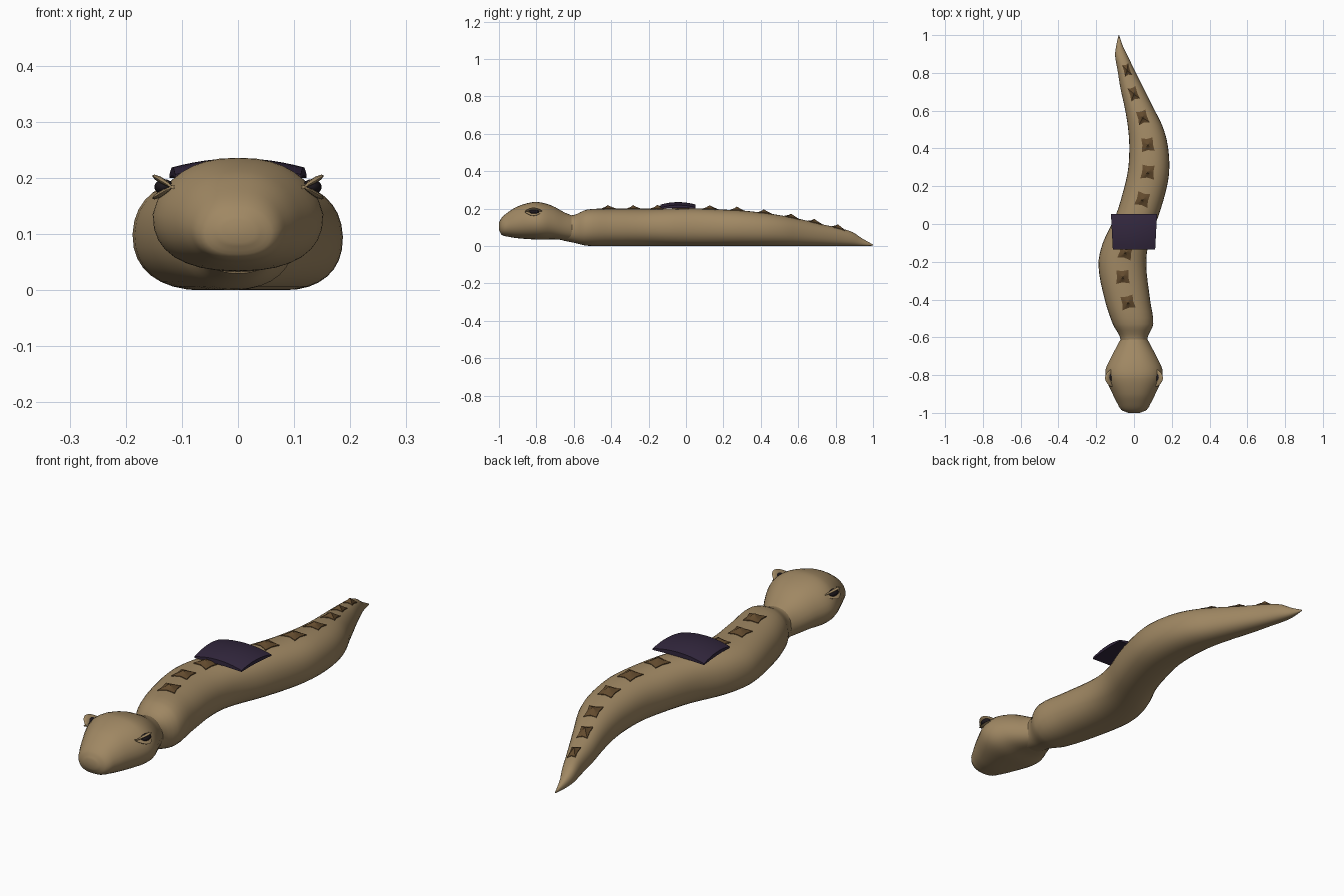
import bpy, math
from mathutils import Vector

if "Cube" in bpy.data.objects:
    bpy.data.objects.remove(bpy.data.objects["Cube"])


def material(name, rgb):
    m = bpy.data.materials.new(name)
    m.diffuse_color = (*rgb, 1)
    m.use_nodes = True
    m.node_tree.nodes["Principled BSDF"].inputs["Base Color"].default_value = m.diffuse_color
    return m


SKIN = material("tan skin", (0.35, 0.245, 0.125))
PLATE = material("brown plate", (0.125, 0.07, 0.027))
CLOTH = material("dark purple cloth", (0.032, 0.02, 0.047))
EYE = material("near black eye", (0.012, 0.009, 0.012))


def make(name, verts, faces, mat, angle=60):
    me = bpy.data.meshes.new(name)
    me.from_pydata(verts, [], faces)
    me.materials.append(mat)
    ob = bpy.data.objects.new(name, me)
    bpy.context.collection.objects.link(ob)
    bpy.ops.object.select_all(action='DESELECT')
    ob.select_set(True)
    bpy.context.view_layer.objects.active = ob
    bpy.ops.object.mode_set(mode='EDIT')
    bpy.ops.mesh.select_all(action='SELECT')
    bpy.ops.mesh.normals_make_consistent(inside=False)
    bpy.ops.object.mode_set(mode='OBJECT')
    if angle:
        bpy.ops.object.shade_smooth_by_angle(angle=math.radians(angle))
    return ob


def sample(rows, y):
    """Smoothly interpolated row (left, right, bottom, top) at a given y."""
    i = 0
    while i < len(rows) - 2 and y > rows[i + 1][0]:
        i += 1
    a, b = rows[i], rows[i + 1]
    p, n = rows[max(i - 1, 0)], rows[min(i + 2, len(rows) - 1)]
    h = b[0] - a[0]
    t = min(1, max(0, (y - a[0]) / h))
    out = []
    for k in range(1, 5):
        ma = (b[k] - p[k]) / (b[0] - p[0]) * h
        mb = (n[k] - a[k]) / (n[0] - a[0]) * h
        out.append((2*t**3 - 3*t*t + 1) * a[k] + (t**3 - 2*t*t + t) * ma
                   + (3*t*t - 2*t**3) * b[k] + (t**3 - t*t) * mb)
    return out


def loft(name, rows, mat, power, taper, steps=4, seg=32):
    ys = [a[0] + (b[0] - a[0]) * s / steps
          for a, b in zip(rows, rows[1:]) for s in range(steps)] + [rows[-1][0]]
    verts, faces = [], []
    for y in ys:
        l, r, lo, hi = sample(rows, y)
        for j in range(seg):
            c, s = math.cos(math.tau * j / seg), math.sin(math.tau * j / seg)
            cx = math.copysign(abs(c) ** (2 / power), c)
            sz = math.copysign(abs(s) ** (2 / power), s)
            x = (l + r) / 2 + (r - l) / 2 * cx * (1 - taper * max(0, sz))
            verts.append((x, y, max(0, (lo + hi) / 2 + (hi - lo) / 2 * sz)))
    for i in range(len(ys) - 1):
        for j in range(seg):
            k = (j + 1) % seg
            faces.append((i*seg + j, i*seg + k, (i+1)*seg + k, (i+1)*seg + j))
    faces.append(tuple(range(seg)))
    faces.append(tuple((len(ys) - 1) * seg + j for j in range(seg)))
    return make(name, verts, faces, mat)


# winding body: y, left, right, bottom, top
BODY = [(-0.66, -.072, .072, .03, .165), (-0.60, -.074, .072, .018, .166),
        (-0.53, -.112, .102, .002, .195), (-0.4, -.155, .085, 0, .2),
        (-0.22, -.188, .065, 0, .2), (-0.1, -.165, .078, 0, .202),
        (0.05, -.095, .132, 0, .202), (0.2, -.05, .175, 0, .195),
        (0.3, -.03, .187, 0, .19), (0.42, -.025, .178, 0, .177),
        (0.52, -.033, .15, 0, .162), (0.62, -.05, .1, 0, .142),
        (0.72, -.072, .05, 0, .118), (0.82, -.088, .0, 0, .096),
        (0.89, -.1, -.033, 0, .075), (0.94, -.095, -.058, 0, .042),
        (1.0, -.082, -.079, .002, .008)]
loft("body", BODY, SKIN, 2.3, 0.04)

# head
HEAD = [(-1.0, -.03, .03, .085, .125), (-0.985, -.066, .066, .06, .152),
        (-0.95, -.088, .088, .05, .182), (-0.9, -.113, .113, .042, .212),
        (-0.82, -.148, .148, .036, .235), (-0.77, -.15, .15, .034, .232),
        (-0.71, -.124, .124, .036, .213), (-0.65, -.092, .092, .032, .18),
        (-0.6, -.066, .066, .03, .16)]
loft("head", HEAD, SKIN, 2.4, 0.16)

# eyes: dark ball framed by two slanted lids
for side, label in ((-1, "left"), (1, "right")):
    bpy.ops.mesh.primitive_uv_sphere_add(segments=16, ring_count=10, radius=1,
                                         location=(side * .132, -.812, .184))
    ball = bpy.context.object
    ball.name = label + "_eye"
    ball.scale = (.017, .026, .014)
    ball.data.materials.append(EYE)
    bpy.ops.object.shade_smooth_by_angle()
    for up, lid in ((1, "upper_lid"), (-1, "lower_lid")):
        verts, faces, n, m = [], [], 12, 8
        for i in range(n + 1):
            t = -1 + 2 * i / n
            arch = 1 - t * t
            base = Vector((side * (.118 + .02 * arch), -.815 + .046 * t,
                           .184 + up * .0125 * arch))
            for j in range(m):
                a = math.tau * j / m
                u, v = .017 * math.cos(a), .006 * math.sin(a)
                k = .35 + .65 * arch
                verts.append(base + Vector((side * (u * .9), 0, v + up * u * .45)) * k)
        for i in range(n):
            for j in range(m):
                k = (j + 1) % m
                faces.append((i*m + j, i*m + k, (i+1)*m + k, (i+1)*m + j))
        faces += [tuple(range(m)), tuple(n * m + j for j in range(m))]
        make(label + "_" + lid, verts, faces, SKIN)

# row of pinched back plates: y, x, half width, half length
PLATES = [(-.415, -.033, .036, .036), (-.28, -.06, .036, .036),
          (-.15, -.045, .036, .036), (-.01, 0, .036, .036),
          (.13, .045, .036, .037), (.275, .073, .036, .037),
          (.42, .072, .034, .036), (.565, .045, .029, .036),
          (.69, -.002, .024, .036), (.815, -.038, .019, .032)]
for i, (y, x, w, l) in enumerate(PLATES):
    p, q = PLATES[max(i - 1, 0)], PLATES[min(i + 1, len(PLATES) - 1)]
    turn = math.atan2(q[1] - p[1], q[0] - p[0])

    def point(u, v, h):
        px = x + u * math.cos(turn) + v * math.sin(turn)
        py = y - u * math.sin(turn) + v * math.cos(turn)
        le, ri, lo, hi = sample(BODY, py)
        off = min(1, abs(px - (le + ri) / 2) / ((ri - le) / 2))
        return (px, py, (lo + hi) / 2 + (hi - lo) / 2 * (1 - off**2.3)**(1/2.3) + h)

    outline = [(-1, -1), (0, -.8), (1, -1), (.82, 0), (.9, 1), (0, .85), (-.9, 1), (-.82, 0)]
    verts = [point(u * w, v * l, -.012) for u, v in outline]
    verts += [point(u * w, v * l, .003) for u, v in outline]
    verts += [point(u * w * .45, v * l * .45, .009) for u, v in outline]
    verts.append(point(0, -.1 * l, .019))
    faces = [(r + j, r + (j + 1) % 8, r + 8 + (j + 1) % 8, r + 8 + j)
             for r in (0, 8) for j in range(8)]
    faces += [(16 + j, 16 + (j + 1) % 8, 24) for j in range(8)]
    faces.append(tuple(range(8)))
    make("back_plate_%d" % (i + 1), verts, faces, PLATE, 40)

# arched cloth saddle
verts, faces, n, m = [], [], 12, 8
for layer in (0, 1):
    for i in range(n + 1):
        for j in range(m + 1):
            u, v = -1 + 2 * i / n, -1 + 2 * j / m
            w = .112 + .005 * (v + 1)
            z = .235 - .016 * u * u - .013 * v * v
            if layer:
                z = .207 - .003 * u * u - .004 * v * v
            verts.append((u * w, -.042 + .094 * v, z))
N = (n + 1) * (m + 1)
for i in range(n):
    for j in range(m):
        q = (i*(m+1) + j, (i+1)*(m+1) + j, (i+1)*(m+1) + j + 1, i*(m+1) + j + 1)
        faces += [q, tuple(a + N for a in q)]
rim = [i * (m+1) for i in range(n)] + [n * (m+1) + j for j in range(m)]
rim += [i * (m+1) + m for i in range(n, 0, -1)] + list(range(m, 0, -1))
for a, b in zip(rim, rim[1:] + rim[:1]):
    faces.append((a, b, b + N, a + N))
make("saddle_cloth", verts, faces, CLOTH, 40)
